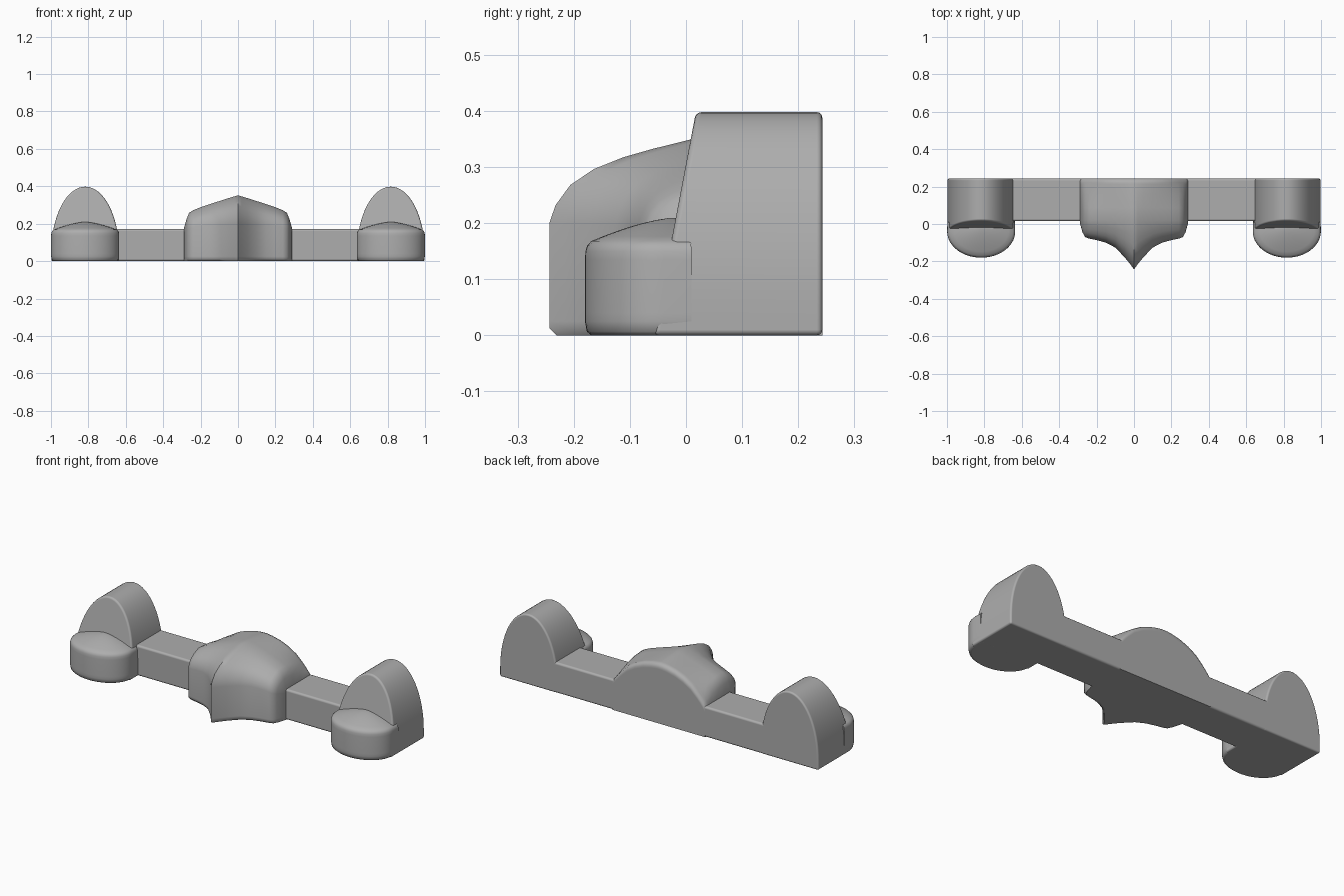
import bpy, bmesh
from math import sin, cos, pi, radians

if "Cube" in bpy.data.objects:
    bpy.data.objects.remove(bpy.data.objects["Cube"])

BACK = 0.243
END_X = 0.817          # centre of each end piece

GREY = bpy.data.materials.new("dark_grey")
GREY.diffuse_color = (0.42, 0.42, 0.42, 1)
GREY.use_nodes = True
GREY.node_tree.nodes["Principled BSDF"].inputs["Base Color"].default_value = GREY.diffuse_color


def finish(name, bm, bevel=0, mirror=False, angle=35):
    bmesh.ops.recalc_face_normals(bm, faces=bm.faces[:])
    mesh = bpy.data.meshes.new(name)
    bm.to_mesh(mesh)
    bm.free()
    mesh.materials.append(GREY)
    ob = bpy.data.objects.new(name, mesh)
    bpy.context.collection.objects.link(ob)
    bpy.ops.object.select_all(action='DESELECT')
    ob.select_set(True)
    bpy.context.view_layer.objects.active = ob
    bpy.ops.object.shade_smooth_by_angle(angle=radians(angle))
    if bevel:
        mod = ob.modifiers.new("bevel", 'BEVEL')
        mod.width, mod.segments = bevel, 3
        mod.limit_method, mod.angle_limit = 'ANGLE', radians(40)
        mod.harden_normals = True
    if mirror:
        ob.modifiers.new("mirror", 'MIRROR')
    return ob


def loft(rows):
    """Skin equal-length point rows and cap the first and last row."""
    bm = bmesh.new()
    vs = [[bm.verts.new(p) for p in row] for row in rows]
    n = len(vs[0])
    for a, b in zip(vs, vs[1:]):
        for i in range(n):
            j = (i + 1) % n
            bm.faces.new((a[i], a[j], b[j], b[i]))
    bm.faces.new(vs[0])
    bm.faces.new(vs[-1])
    return bm


# connecting bar
bm = bmesh.new()
bmesh.ops.create_cube(bm, size=1)
for v in bm.verts:
    v.co.x *= 1.6
    v.co.y = BACK if v.co.y > 0 else 0.015
    v.co.z = 0.172 if v.co.z > 0 else 0
finish("connecting_bar", bm, bevel=0.012)

# arched end blocks with a leaning front face
prof = [(-0.181, 0.0)]
for i in range(33):
    a = pi - pi * i / 32
    prof.append((0.181 * cos(a), 0.05 + 0.348 * sin(a)))
prof.append((0.181, 0.0))
front = [(END_X + x, -0.02 + (z - 0.2) * 0.19, z) for x, z in prof]
back = [(END_X + x, BACK, z) for x, z in prof]
finish("end_arch", loft([front, back]), bevel=0.01, mirror=True)

# rounded lobes in front of the arches
plan = [(0.181, 0.01)]
for i in range(29):
    a = pi * i / 28
    plan.append((0.182 * cos(a), -0.04 - 0.14 * sin(a)))
plan.append((-0.181, 0.01))


def ring(s, z):
    return [(END_X + x * s, -0.02 + (y + 0.02) * s, z) for x, y in plan]


rows = [ring(0.9, 0), ring(0.93, 0), ring(0.98, 0.007), ring(1, 0.025),
        ring(1, 0.04), ring(1, 0.135), ring(0.995, 0.15), ring(0.975, 0.16),
        ring(0.93, 0.168)]
rows += [ring(s, 0.21 - 0.042 * (s / 0.93) ** 1.5)
         for s in (0.8, 0.65, 0.5, 0.35, 0.2, 0.05)]
finish("end_lobe", loft(rows), mirror=True, angle=50)

# pointed centre block: x, front y, mid height, back height, front drop
stations = [
    (0.0, -0.243, 0.352, 0.337, 0.15),
    (0.02, -0.215, 0.346, 0.336, 0.145),
    (0.05, -0.178, 0.337, 0.332, 0.138),
    (0.10, -0.126, 0.321, 0.32, 0.125),
    (0.15, -0.100, 0.305, 0.30, 0.11),
    (0.20, -0.086, 0.288, 0.27, 0.10),
    (0.24, -0.078, 0.272, 0.232, 0.09),
    (0.262, -0.070, 0.258, 0.208, 0.085),
    (0.275, -0.045, 0.225, 0.192, 0.06),
    (0.29, 0.006, 0.172, 0.172, 0.02),
]
drops = [(0.3, 0.13), (0.5, 0.23), (0.7, 0.37), (0.86, 0.56),
         (0.96, 0.8), (1.0, 1.0)]


def section(x, f, hm, hb, d):
    y0, y1 = 0.02, BACK - 0.02
    pts = [(BACK, 0), (BACK, hb - 0.03), (BACK, hb - 0.02),
           (BACK - 0.006, hb - 0.006), (y1, hb)]
    for k in (0.05, 0.33, 0.67, 1.0):
        pts.append((y1 + (y0 - y1) * k, hb + (hm - hb) * k * (2 - k)))
    pts += [(y0 + (f - y0) * t, hm - d * q) for t, q in drops]
    pts += [(f, 0.025), (f, 0.012), (f + 0.012, 0), (f + 0.025, 0)]
    return [(x, y, z) for y, z in pts]


rows = [section(-s[0], *s[1:]) for s in reversed(stations[1:])]
rows += [section(*s) for s in stations]
finish("centre_block", loft(rows), angle=50)
